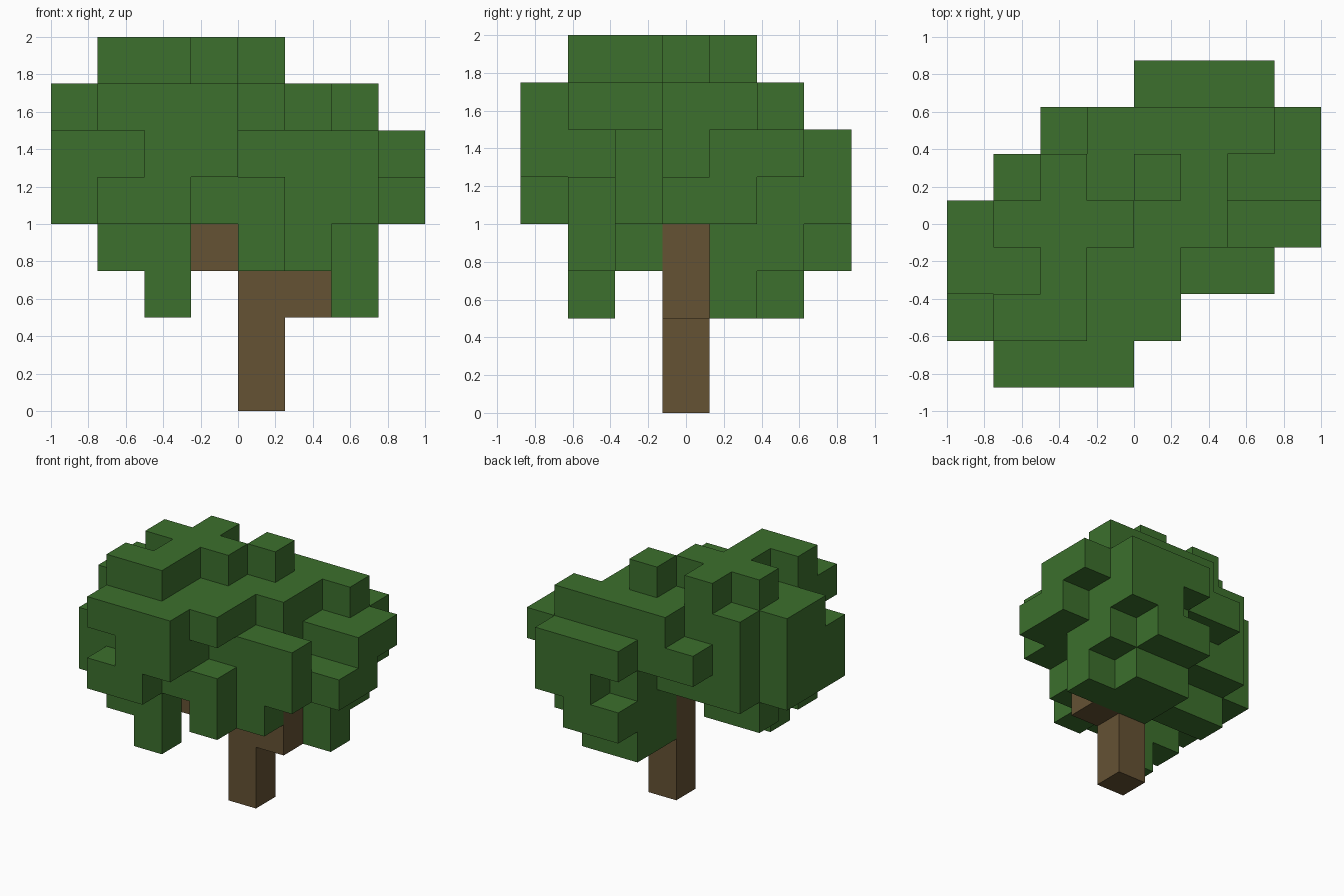
import bpy, bmesh
from mathutils import Vector

cube = bpy.data.objects.get("Cube")
if cube:
    bpy.data.objects.remove(cube, do_unlink=True)

CELL = 0.25
ORIGIN = Vector((-1.0, -0.875, 0.0))

# Block layers from the ground up; rows run front to back, columns along +x.
# W = wood, L = leaves
STEM = ["", "", "", "....W"]
LAYERS = [
    STEM,
    STEM,
    ["", "..L", "", "....WW", "....LLL", "....LL"],
    ["", ".LL.L", "...WLL", ".LL.WW", "....LLL", "....LLL", "....LL"],
    [".LL", "LLLLL", "LLLLLLL", "LLLLLLLL", ".LLLLLLL", "....LLL", ".....LL"],
    ["..LL", "LLLL", "LLLLLLL", "LLLLLL", ".LLLLLLL", "..LLLLLL", "....LLL"],
    [".LLL", ".LLLL", "LLLLL", "LLLLLL", ".LLLLL", "...LLLL"],
    ["", ".LL", "..L", ".LLL", "..L.L"],
]


def make_material(name, colour):
    mat = bpy.data.materials.new(name)
    mat.use_nodes = True
    mat.diffuse_color = colour
    for node in mat.node_tree.nodes:
        if node.type == "BSDF_PRINCIPLED":
            node.inputs["Base Color"].default_value = colour
    return mat


def cells_of(letter):
    return {(x, y, z)
            for z, layer in enumerate(LAYERS)
            for y, row in enumerate(layer)
            for x, mark in enumerate(row) if mark == letter}


def add_side(bm, cell, axis, sign):
    """One outward square on the given side of a block."""
    centre = Vector(cell) + Vector((0.5, 0.5, 0.5))
    normal, u, v = Vector(), Vector(), Vector()
    normal[axis] = sign * 0.5
    u[(axis + 1) % 3] = 0.5
    v[(axis + 2) % 3] = 0.5 * sign
    corners = (-u - v, u - v, u + v, v - u)
    bm.faces.new([bm.verts.new(ORIGIN + (centre + normal + c) * CELL)
                  for c in corners])


def build_blocks(name, letter, mat):
    """Outer skin of all blocks of one kind, flat areas merged."""
    cells = cells_of(letter)
    bm = bmesh.new()
    for cell in sorted(cells):
        for axis in range(3):
            for sign in (-1, 1):
                other = list(cell)
                other[axis] += sign
                if tuple(other) not in cells:
                    add_side(bm, cell, axis, sign)
    bmesh.ops.remove_doubles(bm, verts=bm.verts, dist=0.001)
    bmesh.ops.dissolve_limit(bm, angle_limit=0.01, verts=bm.verts, edges=bm.edges)
    mesh = bpy.data.meshes.new(name)
    bm.to_mesh(mesh)
    bm.free()
    mesh.materials.append(mat)
    obj = bpy.data.objects.new(name, mesh)
    bpy.context.collection.objects.link(obj)


# Trunk with its branches, then the leaf canopy
build_blocks("trunk", "W", make_material("bark brown", (0.130, 0.084, 0.034, 1)))
build_blocks("canopy", "L", make_material("leaf green", (0.045, 0.162, 0.026, 1)))
